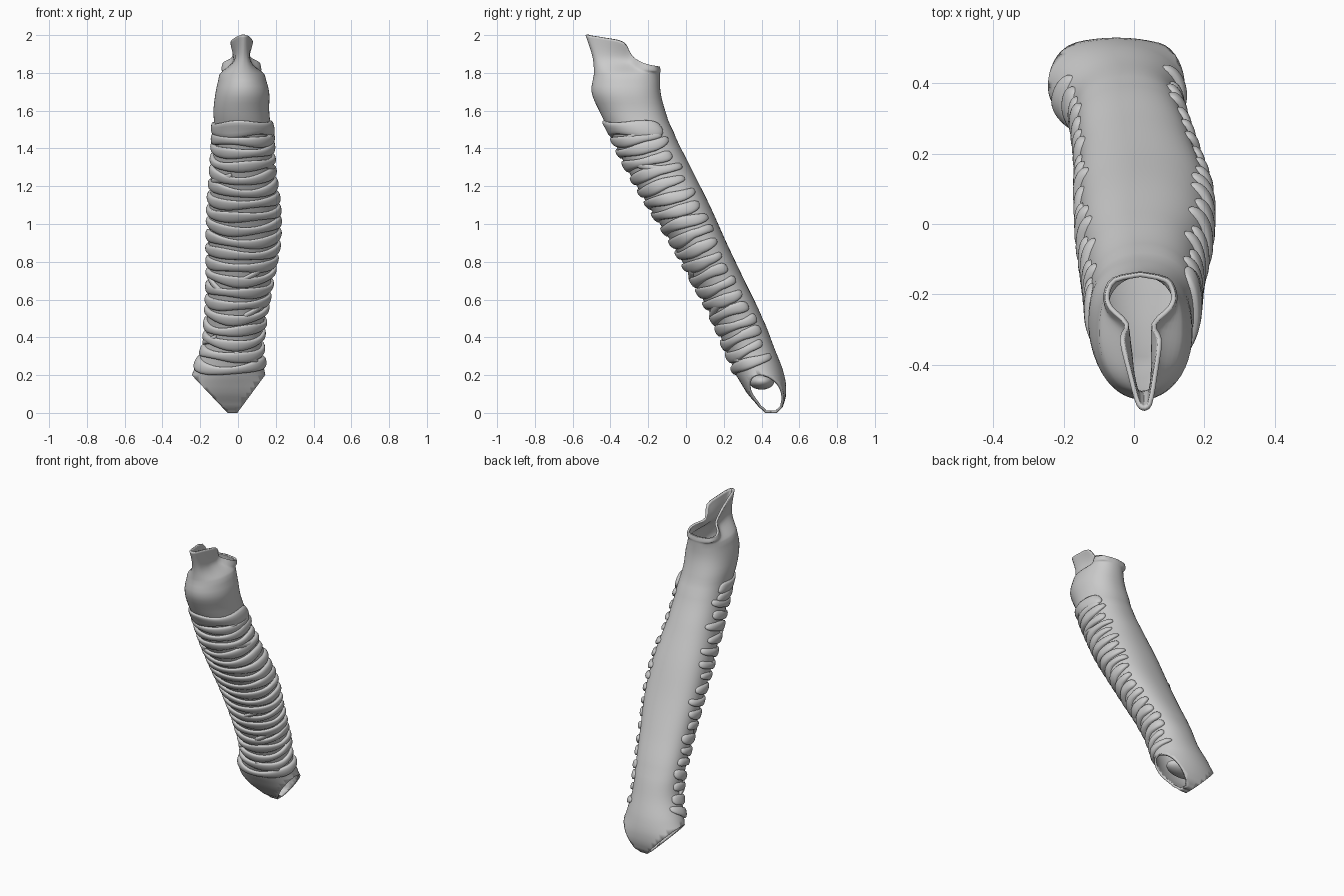
import bpy, bmesh, math, random
from mathutils import Vector

if "Cube" in bpy.data.objects:
    bpy.data.objects.remove(bpy.data.objects["Cube"])

random.seed(4)
N = 48

# Tube silhouette: height, front y, back y, left x, right x
ROWS = [(0, .418, .482, -.30, .20), (.03, .385, .512, -.30, .20), (.10, .325, .53, -.29, .19),
        (.20, .265, .52, -.245, .145), (.35, .205, .465, -.18, .125), (.50, .14, .405, -.165, .14),
        (.70, .035, .31, -.155, .175), (.90, -.075, .215, -.155, .21), (1.10, -.20, .125, -.15, .21),
        (1.30, -.315, .025, -.135, .185), (1.50, -.405, -.07, -.125, .175), (1.60, -.46, -.11, -.13, .165),
        (1.70, -.50, -.135, -.118, .165), (1.80, -.487, -.138, -.098, .14)]
# Half outlines of the neck and the rim: half width, y, z (front to back)
NECK = [(0, -.495, 1.885), (.025, -.48, 1.885), (.038, -.43, 1.88), (.042, -.36, 1.87), (.055, -.30, 1.85),
        (.095, -.25, 1.825), (.105, -.20, 1.815), (.078, -.152, 1.81), (0, -.135, 1.81)]
RIM = [(0, -.532, 2.0), (.022, -.515, 1.998), (.042, -.43, 1.985), (.06, -.33, 1.96), (.045, -.285, 1.89),
       (.09, -.24, 1.86), (.10, -.20, 1.845), (.075, -.155, 1.836), (0, -.138, 1.834)]


def spline(pts, u):
    """Smooth interpolation through tuples, u measured in point index."""
    i = max(0, min(int(u), len(pts) - 2))
    t = u - i
    p0, p1, p2, p3 = (pts[max(0, min(k, len(pts) - 1))] for k in (i - 1, i, i + 1, i + 2))
    return [.5 * (2 * b + (c - a) * t + (2 * a - 5 * b + 4 * c - d) * t ** 2
                  + (3 * b - a - 3 * c + d) * t ** 3) for a, b, c, d in zip(p0, p1, p2, p3)]


def body(z, a, off=0.0):
    """Point on the D-shaped tube at height z; angle 0 is the front."""
    i = 0
    while i < len(ROWS) - 2 and z > ROWS[i + 1][0]:
        i += 1
    u = i + (z - ROWS[i][0]) / (ROWS[i + 1][0] - ROWS[i][0])
    f, b, l, r = spline([q[1:] for q in ROWS], u)
    s, c = math.sin(a), math.cos(a)
    if c < 0:
        flat = min(1, max(0, (z - .1) / .4))
        c = -abs(c) ** (1 - .2 * flat)
        s = math.copysign(abs(s) ** (1 - .1 * flat), s)
    return Vector(((l + r) / 2 + ((r - l) / 2 + off) * s, (f + b) / 2 - ((b - f) / 2 + off) * c, z))


def outline(half):
    """Mirrored closed ring from a half outline, leaning slightly right at the spout."""
    pts = []
    for j in range(N):
        k = j if j <= N // 2 else N - j
        w, y, z = spline(half, k * 8 / (N // 2))
        lean = .018 + .05 * max(0, -.3 - y)
        pts.append(Vector((lean + (w if j <= N // 2 else -w), y, z)))
    return pts


def grid(bm, rows, closed):
    vs = [[bm.verts.new(p) for p in r] for r in rows]
    n = len(rows[0])
    for i in range(len(rows) - 1):
        for j in range(n if closed else n - 1):
            k = (j + 1) % n
            bm.faces.new((vs[i][j], vs[i][k], vs[i + 1][k], vs[i + 1][j]))


def finish(bm, name):
    me = bpy.data.meshes.new(name)
    bm.to_mesh(me)
    bm.free()
    for p in me.polygons:
        p.use_smooth = True
    ob = bpy.data.objects.new(name, me)
    bpy.context.collection.objects.link(ob)
    return ob


# Main tube, starting with a narrow strip that closes the bottom
zs = [0, .008, .018, .03, .045, .065, .085] + [.11 + .03 * k for k in range(57)]
rings = [[body(z, 2 * math.pi * j / N) for j in range(N)] for z in zs]
rings.insert(0, [Vector((p.x, .45 + .02 * (p.y - .45), 0)) for p in rings[0]])
# Pinched neck and spout
keys = [rings[-3], rings[-1], outline(NECK), outline(RIM)]
for k in range(1, 13):
    rings.append([Vector(spline([r[j] for r in keys], 1 + k / 6)) for j in range(N)])
bm = bmesh.new()
grid(bm, rings, True)
# Two slanted openings at the bottom
for co, no in (((0, 0, .005), (.19, 0, -.14)), ((-.06, 0, .005), (-.19, 0, -.18))):
    bmesh.ops.bisect_plane(bm, geom=bm.verts[:] + bm.edges[:] + bm.faces[:], dist=1e-5,
                           plane_co=co, plane_no=Vector(no).normalized(), clear_outer=True)
tube = finish(bm, "tube_wall")
m = tube.modifiers.new("wall", 'SOLIDIFY')
m.thickness = .013
m.offset = -1

# Rounded lobe inside the lower openings
bm = bmesh.new()
bmesh.ops.create_uvsphere(bm, u_segments=32, v_segments=16, radius=1)
bmesh.ops.scale(bm, vec=(.12, .068, .045), verts=bm.verts)
bmesh.ops.translate(bm, vec=(-.05, .40, .168), verts=bm.verts)
finish(bm, "inner_lobe")


# Raised rib bands around the front and sides
def band(name, zf, a0, a1, rise, h, t, shift=0.0):
    ph = [random.uniform(0, 6.28) for _ in range(2)]
    n, rows = 56, []
    for i in range(n + 1):
        u = 2 * i / n - 1
        u = math.copysign(1 - (1 - abs(u)) ** 1.3, u)
        a = a0 + (a1 - a0) * (u + 1) / 2
        e = max(0.0, 1 - abs(u) ** 14) ** .5
        zc = zf + rise * (1 - math.cos(a)) / 2 + shift * u + .006 * math.sin(2.3 * a + ph[0])
        hh = h * e * (1 + .2 * math.sin(3 * a + ph[1]))
        rows.append([body(zc + hh * math.sin(q), a, t * e * max(0, math.cos(q)) ** .5 - .004)
                     for q in (math.pi * (k / 8 - .5) for k in range(9))])
    bm = bmesh.new()
    grid(bm, rows, False)
    return finish(bm, name)


count = 20
for i in range(count):
    z = 1.5 - i * 1.275 / (count - 1)
    band("rib_%02d" % i, z, -random.uniform(1.85, 2.2), random.uniform(2.1, 2.4) if i else 2.25,
         .015 if i == 0 else .05 if i == 1 else .10, .04 if i == 0 else .025, .023)

# Short slanted bridges where neighbouring ribs fork
for i, (z, a, s) in enumerate(((1.43, 1.2, .03), (1.27, 1.3, -.035), (1.22, -.8, .03), (.71, .2, .03),
                               (.66, -1.0, -.03), (.53, .7, .03), (.36, -1.1, .03), (.28, .5, -.03))):
    band("rib_bridge_%d" % i, z, a - .45, a + .45, .10, .02, .02, s)
